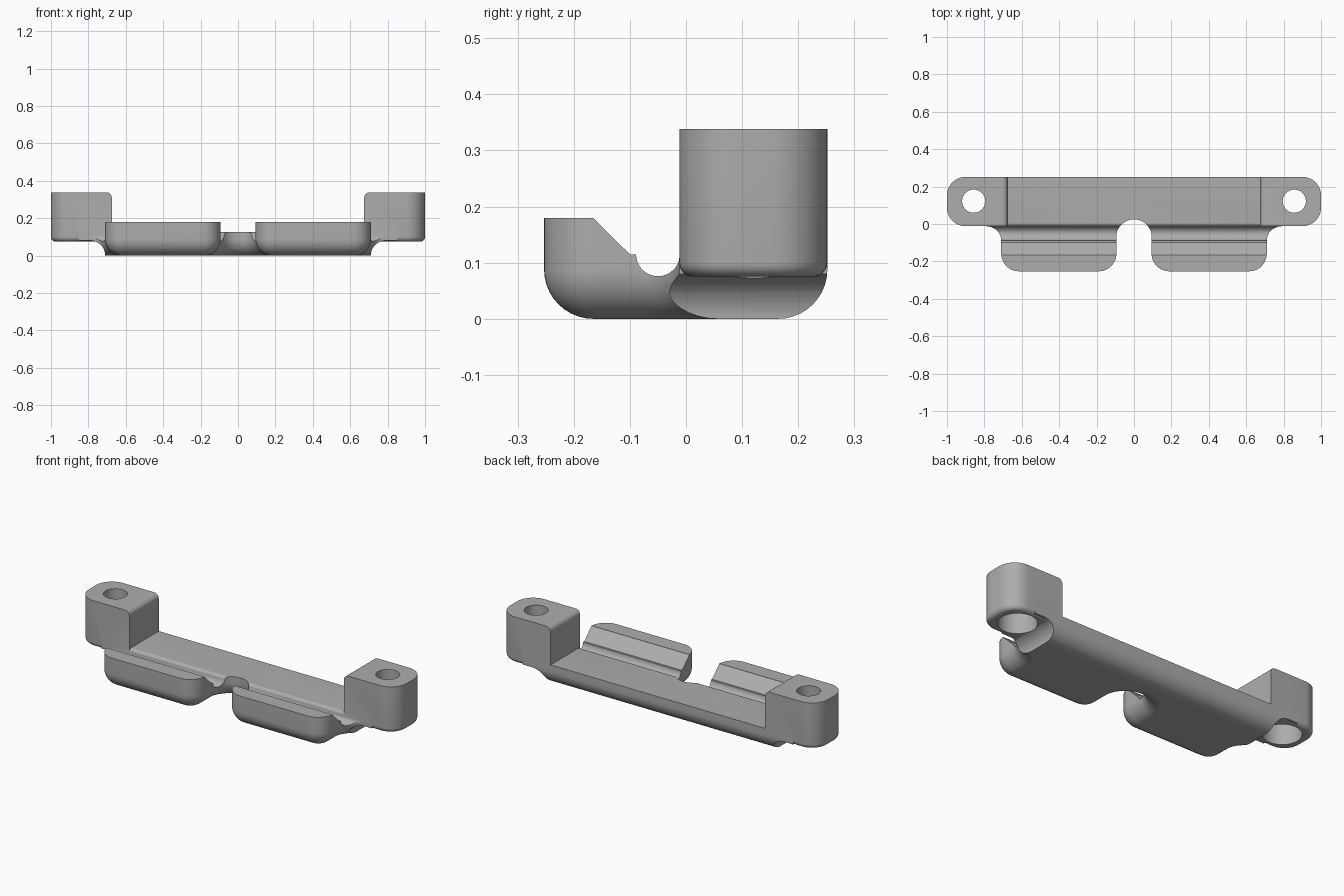
import bpy, bmesh
from math import sin, cos, pi, radians

if "Cube" in bpy.data.objects:
    bpy.data.objects.remove(bpy.data.objects["Cube"])

grey = bpy.data.materials.new("mid grey")
grey.use_nodes = True
grey.diffuse_color = (0.42, 0.42, 0.42, 1)
grey.node_tree.nodes["Principled BSDF"].inputs["Base Color"].default_value = (0.42, 0.42, 0.42, 1)

FRONT, BACK, LEDGE = -0.253, 0.252, -0.012


def arc(cx, cy, r, a, b, n=12):
    """Points on an arc from angle a to b in degrees."""
    steps = [radians(a + (b - a) * i / n) for i in range(n + 1)]
    return [(cx + r * cos(t), cy + r * sin(t)) for t in steps]


def loft(name, rings):
    """Closed solid through rings that share a point count."""
    bm = bmesh.new()
    loops = [[bm.verts.new(p) for p in ring] for ring in rings]
    for low, high in zip(loops, loops[1:]):
        for i in range(len(low)):
            j = (i + 1) % len(low)
            bm.faces.new((low[i], low[j], high[j], high[i]))
    bm.faces.new(loops[0][::-1])
    bm.faces.new(loops[-1])
    bmesh.ops.recalc_face_normals(bm, faces=bm.faces)
    mesh = bpy.data.meshes.new(name)
    bm.to_mesh(mesh)
    bm.free()
    obj = bpy.data.objects.new(name, mesh)
    bpy.context.collection.objects.link(obj)
    mesh.materials.append(grey)
    return obj


def rounded_base(name, outline, z0, z1, r, n=10):
    """Prism whose lower edge is rounded by shrinking the outline."""
    rings = []
    for i in range(n + 1):
        t = pi / 2 * i / n
        z = z0 + r * (1 - cos(t))
        rings.append([(x, y, z) for x, y in outline(r * (1 - sin(t)))])
    rings.append([(x, y, z1) for x, y in outline(0)])
    return loft(name, rings)


def combine(target, tool, operation):
    mod = target.modifiers.new(operation, 'BOOLEAN')
    mod.operation, mod.solver, mod.object = operation, 'EXACT', tool
    bpy.context.view_layer.objects.active = target
    bpy.ops.object.modifier_apply(modifier=mod.name)
    bpy.data.objects.remove(tool)


def body_outline(d):
    """Plan of the body: centre slot, two prongs, filleted arms."""
    half = arc(0, -0.069, 0.094 + d, 90, 0)
    half += arc(0.189, FRONT + 0.095, 0.095 - d, 180, 270)
    half += arc(0.615, FRONT + 0.095, 0.095 - d, 270, 360)
    half += arc(0.79, -0.092, 0.08 + d, 180, 90)
    half += [(0.85, LEDGE + d), (0.85, BACK - d)]
    return half + [(-x, y) for x, y in half[:0:-1]]


body = rounded_base("bracket", body_outline, 0, 0.18, 0.088)

# Sloped lip, cable groove and flat deck
groove = [(-0.165, 0.3), (-0.165, 0.179), (-0.1, 0.115), (-0.09, 0.115)]
groove += arc(-0.05, 0.115, 0.039, 180, 342, 16)
groove += arc(0.006, 0.107, 0.018, 170, 90, 6) + [(0.5, 0.125), (0.5, 0.3)]
combine(body, loft("groove_cutter", [[(x, y, z) for y, z in groove] for x in (-1.2, 1.2)]),
        'DIFFERENCE')

for s in (-1, 1):
    # Concave underside of each arm
    under = [(0.71, -0.1)] + arc(0.79, 0, 0.08, 180, 90) + [(1.2, 0.08), (1.2, -0.1)]
    combine(body, loft("underside_cutter", [[(s * x, y, z) for x, z in under] for y in (-0.5, 0.5)]),
            'DIFFERENCE')

    # Mounting post with rounded outer corners
    def post_outline(d):
        plan = [(0.675, LEDGE + d)] + arc(0.9, LEDGE + 0.1, 0.1 - d, 270, 360)
        plan += arc(0.9, BACK - 0.1, 0.1 - d, 0, 90) + [(0.675, BACK - d)]
        return [(s * x, y) for x, y in plan]

    post = rounded_base("mounting_post", post_outline, 0.075, 0.338, 0.025, 6)
    bm = bmesh.new()
    bm.from_mesh(post.data)
    edge = [e for e in bm.edges if all(abs(v.co.x) < 0.68 and v.co.z > 0.33 for v in e.verts)]
    bmesh.ops.bevel(bm, geom=edge, offset=0.028, segments=6, affect='EDGES', profile=0.5)
    bm.to_mesh(post.data)
    bm.free()
    combine(body, post, 'UNION')

    # Screw hole with a wide counterbore from below
    for r, low, high in ((0.062, -0.1, 0.5), (0.1, -0.1, 0.22)):
        circle = arc(s * 0.857, 0.122, r, 0, 360, 48)[:-1]
        combine(body, loft("hole_cutter", [[(x, y, z) for x, y in circle] for z in (low, high)]),
                'DIFFERENCE')

bpy.ops.object.select_all(action='DESELECT')
body.select_set(True)
bpy.context.view_layer.objects.active = body
bpy.ops.object.shade_smooth_by_angle(angle=radians(30))
